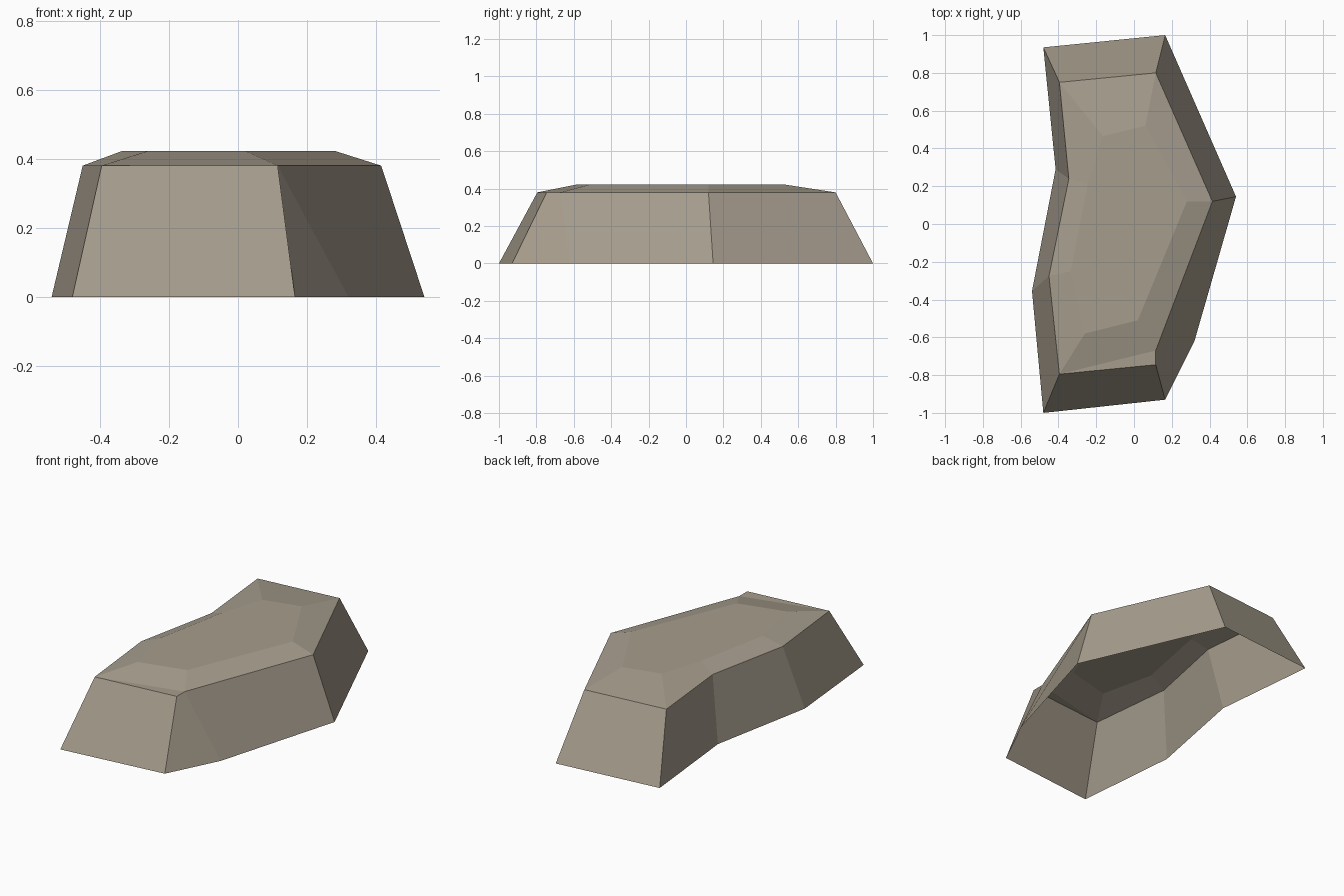
import bpy, bmesh

if "Cube" in bpy.data.objects:
    bpy.data.objects.remove(bpy.data.objects["Cube"])

# Outlines, counter-clockwise from the front left corner
BASE = [(-.48, -1), (.165, -.93), (.32, -.62), (.54, .145),
        (.165, 1), (-.48, .935), (-.415, .29), (-.54, -.355)]
RIM = [(-.395, -.795), (.115, -.745), (.115, -.67), (.415, .12),
       (.115, .80), (-.395, .75), (-.345, .24), (-.45, -.275)]
CAP = [(-.26, -.58), (.02, -.51), (.28, .12),
       (.06, .52), (-.165, .465), (-.245, .21), (-.335, -.25)]

bm = bmesh.new()


def ring(points, z):
    return [bm.verts.new((x, y, z)) for x, y in points]


def bridge(low, high):
    n = len(low)
    for i in range(n):
        j = (i + 1) % n
        bm.faces.new((low[i], low[j], high[j], high[i]))


base, rim, cap = ring(BASE, 0), ring(RIM, .38), ring(CAP, .423)

# Sloping walls, open underneath
bridge(base, rim)
# Small flat triangle at the front of the rim, then the shallow bevel
bm.faces.new(rim[:3])
bridge([rim[0]] + rim[2:], cap)
# Flat top
bm.faces.new(cap)

mesh = bpy.data.meshes.new("rock_shell")
bm.to_mesh(mesh)
bm.free()

# Single stone colour
stone = bpy.data.materials.new("warm grey stone")
stone.diffuse_color = (.38, .335, .265, 1)
stone.use_nodes = True
stone.node_tree.nodes["Principled BSDF"].inputs["Base Color"].default_value = stone.diffuse_color
mesh.materials.append(stone)
rock = bpy.data.objects.new("rock_shell", mesh)
bpy.context.collection.objects.link(rock)
